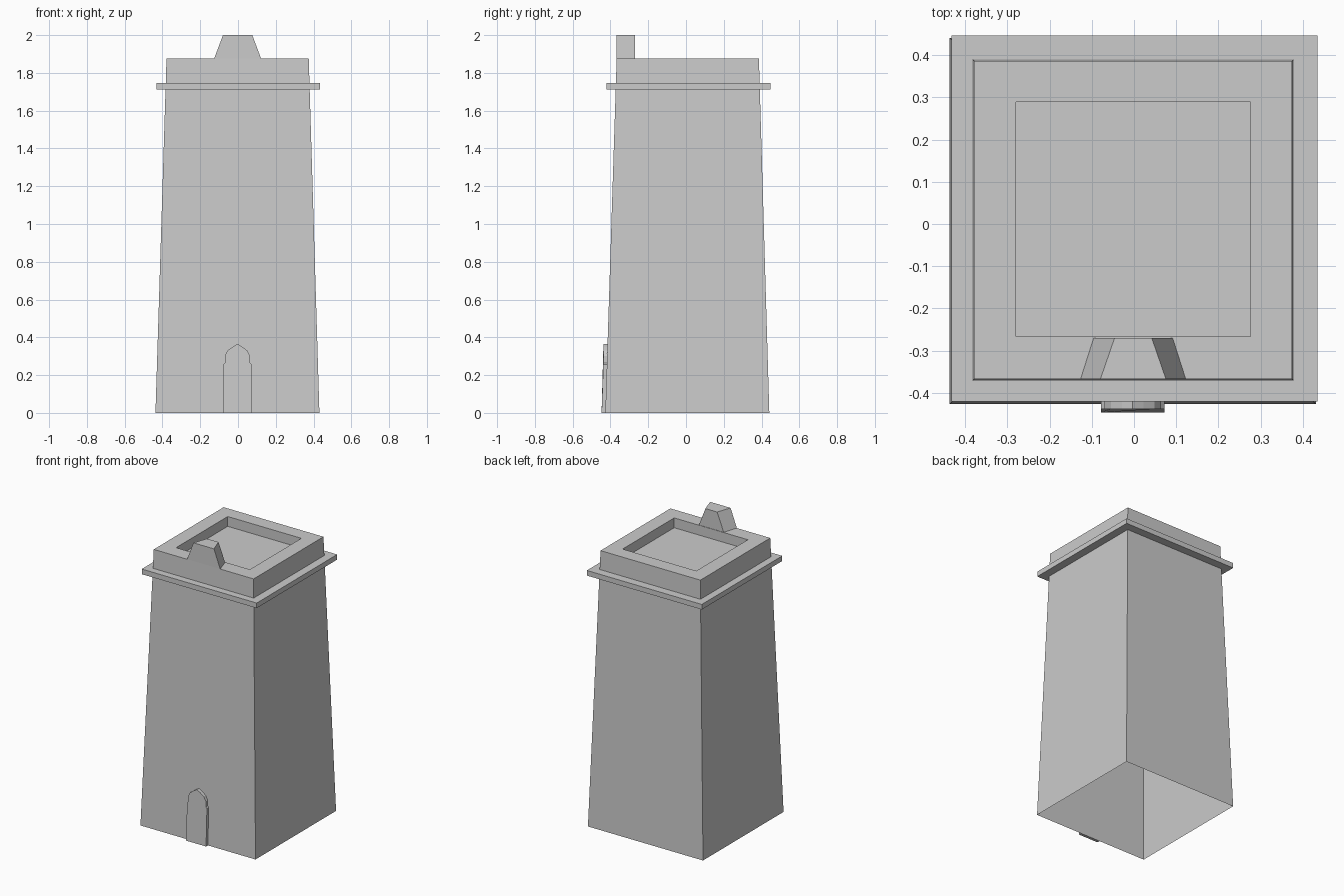
import bpy

if "Cube" in bpy.data.objects:
    bpy.data.objects.remove(bpy.data.objects["Cube"])


def make_object(name, verts, faces):
    mesh = bpy.data.meshes.new(name)
    mesh.from_pydata(verts, [], faces)
    mesh.update()
    obj = bpy.data.objects.new(name, mesh)
    bpy.context.collection.objects.link(obj)
    return obj


def square_loft(name, rings, cap_last=False):
    """Skin square rings given as (centre x, centre y, half width, z)."""
    verts, faces = [], []
    for cx, cy, h, z in rings:
        verts += [(cx + sx * h, cy + sy * h, z)
                  for sx, sy in ((-1, -1), (1, -1), (1, 1), (-1, 1))]
    for r in range(len(rings) - 1):
        a, b = r * 4, r * 4 + 4
        for i in range(4):
            j = (i + 1) % 4
            faces.append((a + i, a + j, b + j, b + i))
    if cap_last:
        n = len(verts)
        faces.append((n - 4, n - 3, n - 2, n - 1))
    return make_object(name, verts, faces)


# Tapered shell, open underneath, with the parapet and sunken roof
square_loft("tower_body", [
    (-0.003, 0.007, 0.434, 0.0),
    (-0.002, 0.0095, 0.3765, 1.875),
    (-0.002, 0.011, 0.278, 1.875),
    (-0.002, 0.011, 0.278, 1.808),
], cap_last=True)

# Thin ledge around the tower, tucked against the wall
wall = (-0.002, 0.0095, 0.379)
square_loft("ledge", [
    (*wall, 1.712),
    (0.0015, 0.0135, 0.4335, 1.712),
    (0.0015, 0.0135, 0.4335, 1.747),
    (*wall, 1.747),
])

# Merlon over the front parapet, narrower at the top and towards the back
verts = []
for z, front, back in ((1.875, 0.1245, 0.0935), (2.0, 0.0775, 0.044)):
    for x, y in ((-front, -0.367), (front, -0.367), (back, -0.27), (-back, -0.27)):
        verts.append((x - 0.002, y, z))
make_object("merlon", verts, [
    (4, 5, 6, 7), (0, 1, 5, 4), (1, 2, 6, 5), (2, 3, 7, 6), (3, 0, 4, 7)])

# Arched door: right half of the outline (x, z, front y), then mirrored
half = [(0.075, 0.0, -0.447), (0.075, 0.256, -0.438), (0.067, 0.265, -0.438),
        (0.067, 0.302, -0.438), (0.052, 0.33, -0.438), (0.025, 0.35, -0.438)]
outline = half + [(0.0, 0.365, -0.438)] + [(-x, z, y) for x, z, y in reversed(half)]
n = len(outline)
front = [(x - 0.003, y, z) for x, z, y in outline]
back = [(x - 0.003, -0.427 + 0.0319 * z, z) for x, z, y in outline]
make_object("door", front + back,
            [tuple(range(n))] +
            [(i, i + n, (i + 1) % n + n, (i + 1) % n) for i in range(n)])

# Consistent outward normals on the closed-looking parts
import bmesh
for obj in bpy.context.collection.objects:
    if obj.name == "door":
        bm = bmesh.new()
        bm.from_mesh(obj.data)
        bmesh.ops.recalc_face_normals(bm, faces=bm.faces)
        bm.faces.ensure_lookup_table()
        if bm.faces[0].normal.y > 0:
            bmesh.ops.reverse_faces(bm, faces=bm.faces)
        bm.to_mesh(obj.data)
        bm.free()
